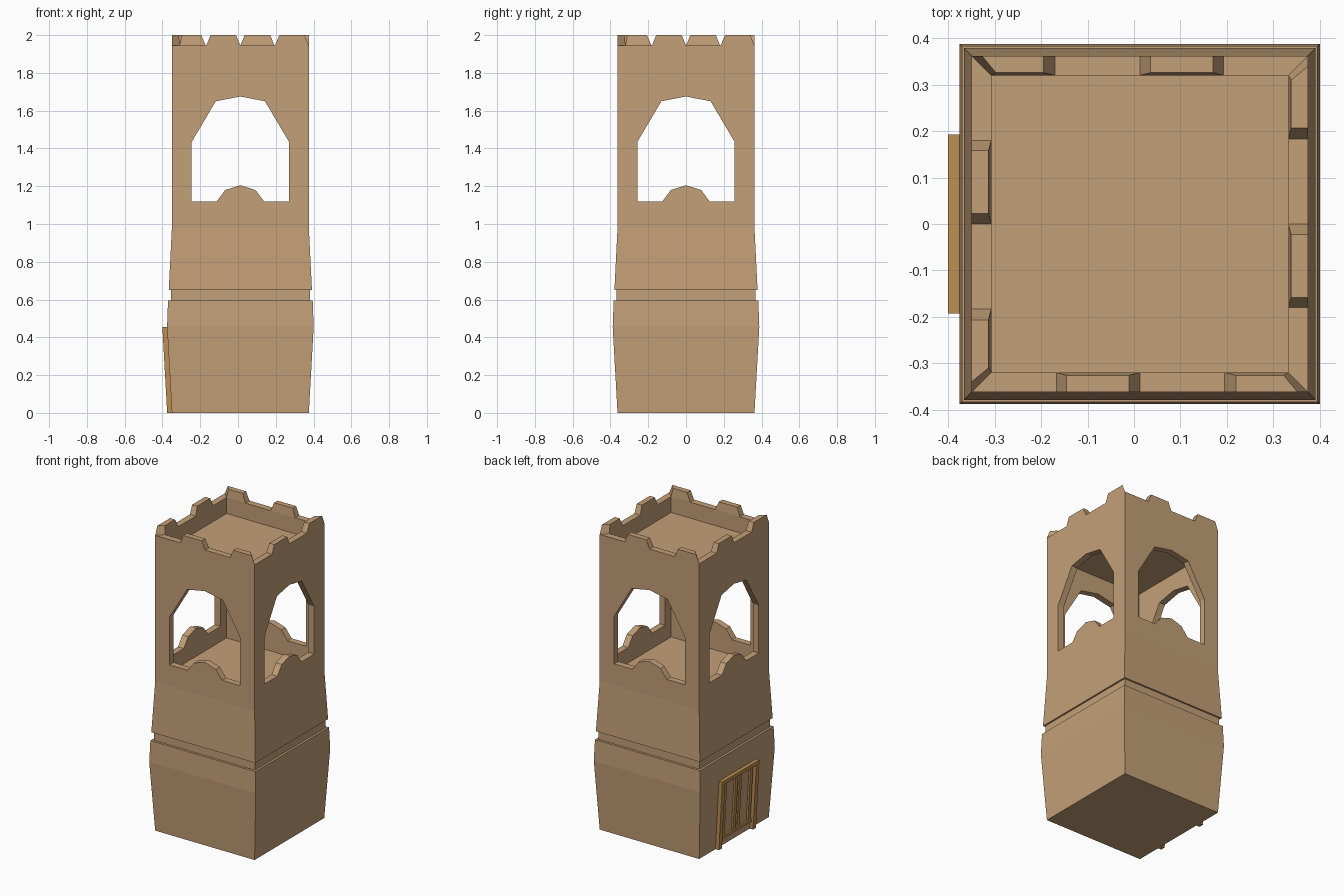
import bpy, bmesh, math
from mathutils import Matrix, Vector

if "Cube" in bpy.data.objects:
    bpy.data.objects.remove(bpy.data.objects["Cube"])

CX = 0.0125                      # tower axis; the door frame sticks out on -x
OUT, INN = 0.3625, 0.32          # outer and inner half width of the upper walls
RIM, FLOOR = 1.945, 1.02


def material(name, rgb):
    m = bpy.data.materials.new(name)
    m.diffuse_color = (*rgb, 1)
    m.use_nodes = True
    m.node_tree.nodes["Principled BSDF"].inputs["Base Color"].default_value = m.diffuse_color
    return m


STONE = material("sandstone", (0.55, 0.35, 0.187))
WOOD = material("door_wood", (0.51, 0.272, 0.085))


def finish(name, bm, mat, shift=CX):
    bmesh.ops.recalc_face_normals(bm, faces=bm.faces)
    me = bpy.data.meshes.new(name)
    bm.to_mesh(me)
    bm.free()
    ob = bpy.data.objects.new(name, me)
    ob.location.x = shift
    if mat:
        me.materials.append(mat)
    bpy.context.collection.objects.link(ob)
    return ob


def loft(bm, rings):
    """Join rings of points with side faces and cap both ends."""
    loops = [[bm.verts.new(p) for p in r] for r in rings]
    n = len(loops[0])
    for a, b in zip(loops, loops[1:]):
        for i in range(n):
            j = (i + 1) % n
            bm.faces.new((a[i], a[j], b[j], b[i]))
    bm.faces.new(loops[0][::-1])
    bm.faces.new(loops[-1])


def square(z, h):
    return [(-h, -h, z), (h, -h, z), (h, h, z), (-h, h, z)]


# Tower: bulging base, groove, straight walls, then down inside to the room floor
bm = bmesh.new()
loft(bm, [square(z, h) for z, h in (
    (0, OUT), (0.455, 0.388), (0.595, 0.383), (0.595, 0.368), (0.65, 0.368),
    (0.65, 0.379), (0.98, OUT), (RIM, OUT), (RIM, INN), (FLOOR, INN))])
tower = finish("tower_walls", bm, STONE)

# Arched windows with a raised bump in the sill, cut through on both axes
half = [(0.08, 1.18), (0.125, 1.12), (0.2575, 1.12), (0.2575, 1.435), (0.13, 1.65)]
profile = [(0, 1.205)] + half + [(0, 1.675)] + [(-x, z) for x, z in reversed(half)]
cutters = []
for k in range(2):
    bm = bmesh.new()
    loft(bm, [[(x, y, z) for x, z in profile] for y in (-0.6, 0.6)])
    bm.transform(Matrix.Rotation(k * math.pi / 2, 4, 'Z'))
    cut = finish("window_cutter", bm, None)
    cut.hide_render = True
    mod = tower.modifiers.new("window", 'BOOLEAN')
    mod.operation, mod.solver, mod.object = 'DIFFERENCE', 'EXACT', cut
    cutters.append(cut)
bpy.context.view_layer.update()
cut_mesh = bpy.data.meshes.new_from_object(
    tower.evaluated_get(bpy.context.evaluated_depsgraph_get()))
tower.modifiers.clear()
tower.data = cut_mesh
for c in cutters:
    bpy.data.objects.remove(c)

# Roof slab
bm = bmesh.new()
loft(bm, [square(1.79, INN), square(1.84, INN)])
finish("roof_slab", bm, STONE)

# Merlons: one at the corner and one mid wall, turned around the four sides
bm = bmesh.new()
for k in range(4):
    rot = Matrix.Rotation(k * math.pi / 2, 3, 'Z')
    # base x0, x1 outer, x1 inner; top x0, x1 outer, x1 inner
    for a, b, bi, c, d, di in ((0.183, OUT, INN, 0.207, 0.34, 0.31),
                               (-0.18, 0, 0, -0.158, -0.023, -0.023)):
        rings = [[(a, -OUT, RIM), (b, -OUT, RIM), (bi, -INN, RIM), (a, -INN, RIM)],
                 [(c, -OUT, 2), (d, -OUT, 2), (di, -0.326, 2), (c, -0.326, 2)]]
        loft(bm, [[rot @ Vector(p) for p in r] for r in rings])
finish("battlements", bm, STONE)


# Door: bars lying on the leaning -x wall
def bar(bm, y0, y1, z0, z1, depth):
    rings = []
    for z in (z0, z1):
        x = -OUT - z * 0.0255 / 0.455
        rings.append([(x + 0.004, y0, z), (x - depth, y0, z),
                      (x - depth, y1, z), (x + 0.004, y1, z)])
    loft(bm, rings)


bm = bmesh.new()
for s in (-1, 1):
    bar(bm, *sorted((s * 0.162, s * 0.193)), 0, 0.43, 0.025)
bar(bm, -0.193, 0.193, 0.43, 0.455, 0.025)
finish("door_frame", bm, WOOD)

bm = bmesh.new()
for y in (-0.135, -0.02, 0.02, 0.135):
    bar(bm, y - 0.013, y + 0.013, 0.07, 0.43, 0.012)
bar(bm, -0.162, 0.162, 0.05, 0.07, 0.012)
finish("door_bars", bm, WOOD)
